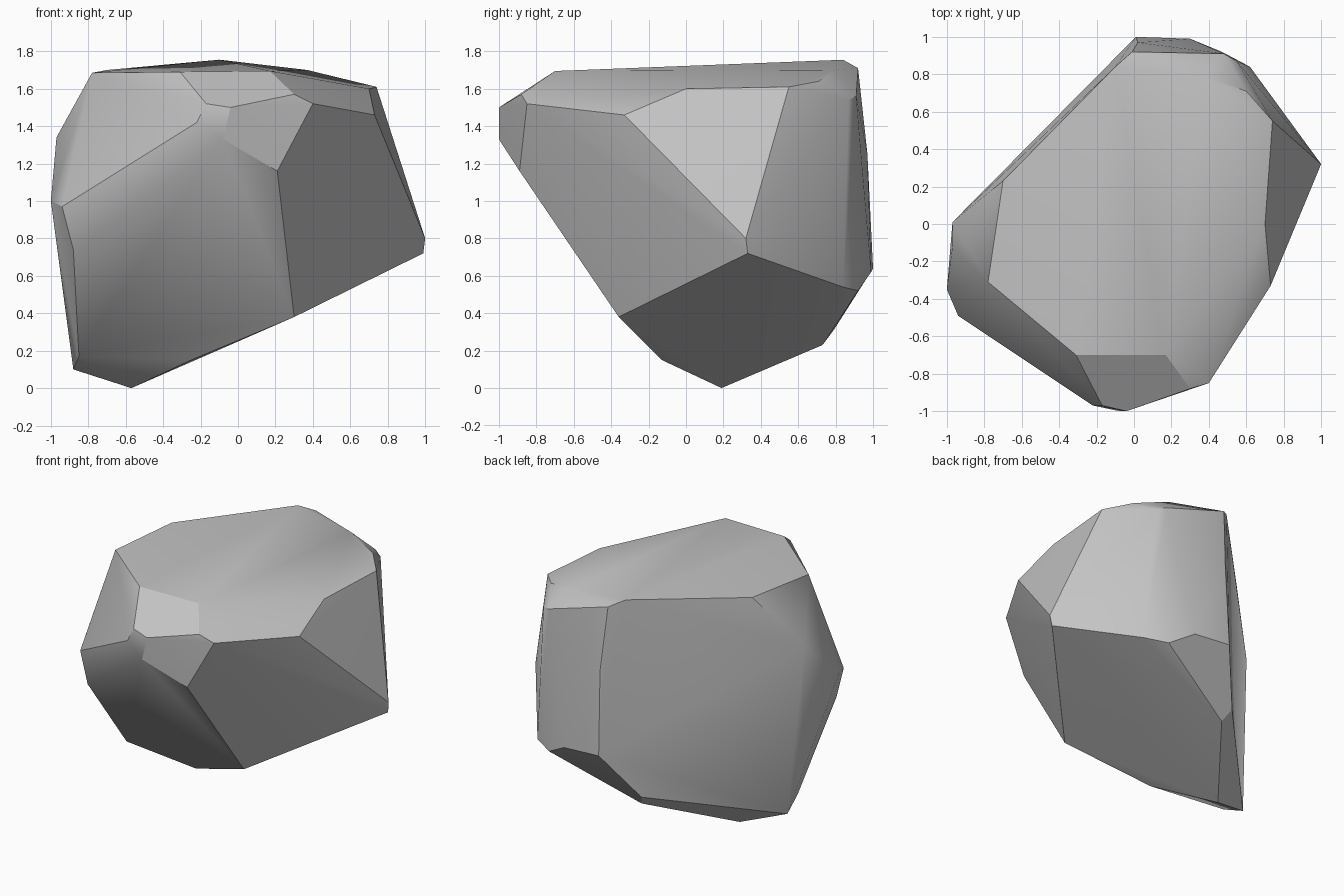
import bpy
import bmesh
import math

cube = bpy.data.objects.get("Cube")
if cube:
    bpy.data.objects.remove(cube, do_unlink=True)

# Stone material
stone = bpy.data.materials.new("stone grey")
stone.use_nodes = True
colour = (0.55, 0.55, 0.55, 1)
stone.diffuse_color = colour
stone.node_tree.nodes["Principled BSDF"].inputs["Base Color"].default_value = colour

# Rim of the sloping top facet
crown = [
    (.17, -.7, 1.695), (-.31, -.7, 1.69), (-.78, -.31, 1.685), (-.7, .23, 1.7),
    (-.1, .84, 1.755), (.37, .79, 1.7), (.6, .71, 1.64), (.74, .55, 1.61),
    (.7, 0, 1.6), (.73, -.33, 1.46),
]

# Protruding nose at the front
nose = [
    (.4, -.85, 1.52), (.3, -.88, 1.57), (-.04, -1, 1.5), (-.17, -.97, 1.52),
    (-.22, -.97, 1.42), (-.08, -1, 1.33), (.21, -.89, 1.16),
]

# Narrow chamfer down the model's right side
right_flank = [
    (-.97, -.12, 1.34), (-.97, .01, 1.33), (-1, -.35, 1), (-.94, -.49, .97),
    (-.88, -.49, .74), (-.94, -.01, .62), (-.85, -.08, .17), (-.88, .08, .1),
]

# Pointed corner on the model's left side
left_point = [(1, .32, .8), (.99, .33, .72)]

# Upright rear facets
back = [
    (-.01, .92, 1.71), (.48, .91, 1.56), (.55, .87, 1.54), (.02, .97, 1.25),
    (.01, 1, .64), (.3, .99, .62), (.47, .92, .52), (.62, .84, .54),
]

# Slanting underside
belly = [
    (.3, -.36, .38), (-.25, -.13, .15), (-.57, .19, 0),
    (-.15, .73, .23), (-.19, .79, .31),
]


def build_hull(name, groups, material):
    """Wrap the corner groups in a faceted shell and merge near-flat faces."""
    bm = bmesh.new()
    for group in groups:
        for corner in group:
            bm.verts.new(corner)
    result = bmesh.ops.convex_hull(bm, input=bm.verts[:], use_existing_faces=False)
    unused = [v for v in bm.verts if not v.link_faces]
    bmesh.ops.delete(bm, geom=unused, context='VERTS')
    bmesh.ops.dissolve_limit(bm, angle_limit=math.radians(2.5),
                             verts=bm.verts[:], edges=bm.edges[:])
    bmesh.ops.recalc_face_normals(bm, faces=bm.faces[:])
    mesh = bpy.data.meshes.new(name)
    bm.to_mesh(mesh)
    bm.free()
    mesh.materials.append(material)
    obj = bpy.data.objects.new(name, mesh)
    bpy.context.collection.objects.link(obj)
    return obj


boulder = build_hull("boulder", [crown, nose, right_flank, left_point, back, belly], stone)

# Soft shading across shallow facets, crisp creases elsewhere
bpy.ops.object.select_all(action='DESELECT')
boulder.select_set(True)
bpy.context.view_layer.objects.active = boulder
bpy.ops.object.shade_smooth_by_angle(angle=math.radians(28))
